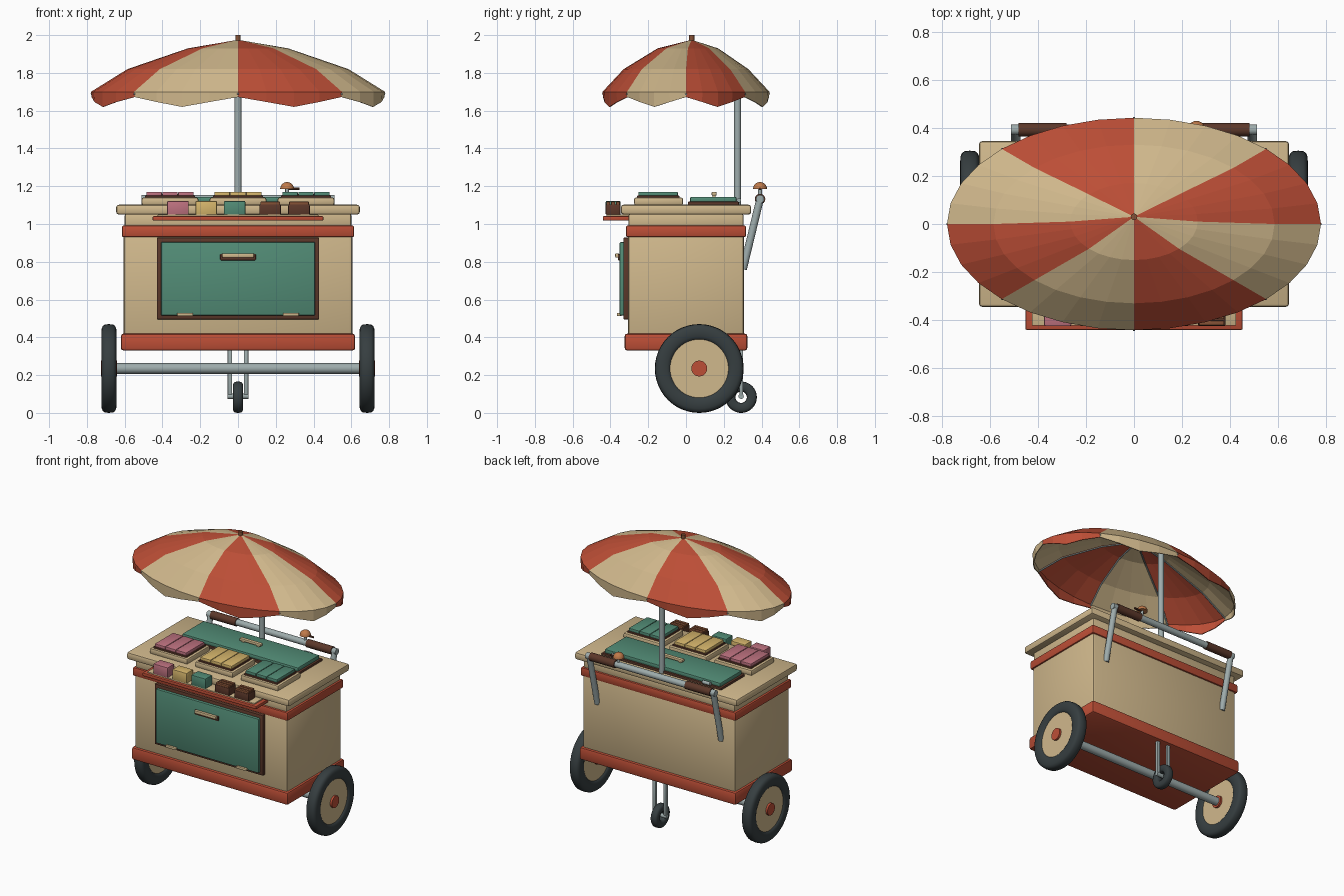
import bpy, bmesh, math
from mathutils import Vector

if "Cube" in bpy.data.objects:
    bpy.data.objects.remove(bpy.data.objects["Cube"])


def material(name, *rgb):
    linear = [(c / 255 / 12.92 if c < 11 else ((c / 255 + 0.055) / 1.055) ** 2.4) for c in rgb]
    m = bpy.data.materials.new(name)
    m.use_nodes = True
    m.diffuse_color = (*linear, 1)
    m.node_tree.nodes["Principled BSDF"].inputs["Base Color"].default_value = (*linear, 1)
    return m


cream = material("cream", 208, 184, 140)
red = material("brick red", 188, 78, 54)
green = material("sea green", 82, 140, 118)
steel = material("steel", 158, 172, 172)
rubber = material("rubber", 54, 62, 64)
brown = material("dark brown", 92, 56, 42)
pink = material("pink", 190, 114, 128)
yellow = material("custard yellow", 214, 182, 108)
copper = material("copper", 192, 122, 74)
wafer = material("wafer brown", 134, 82, 54)


def finish(bm, name, mats, smooth=True):
    bmesh.ops.recalc_face_normals(bm, faces=bm.faces)
    me = bpy.data.meshes.new(name)
    bm.to_mesh(me)
    bm.free()
    ob = bpy.data.objects.new(name, me)
    bpy.context.collection.objects.link(ob)
    for m in mats:
        me.materials.append(m)
    if smooth:
        bpy.ops.object.select_all(action="DESELECT")
        ob.select_set(True)
        bpy.context.view_layer.objects.active = ob
        bpy.ops.object.shade_smooth_by_angle(angle=math.radians(35))
    return ob


def box(name, mat, x, y, z, bevel=0.006):
    """Bevelled box from (low, high) pairs on each axis."""
    bm = bmesh.new()
    bmesh.ops.create_cube(bm, size=1)
    for v in bm.verts:
        v.co = Vector([(a + b) / 2 + c * (b - a) for (a, b), c in zip((x, y, z), v.co)])
    if bevel:
        bmesh.ops.bevel(bm, geom=bm.edges[:], offset=bevel, segments=2, profile=0.5, affect="EDGES")
    return finish(bm, name, [mat])


def rod(name, mat, start, end, radius, sides=16):
    a, b = Vector(start), Vector(end)
    bm = bmesh.new()
    bmesh.ops.create_cone(bm, cap_ends=True, segments=sides, radius1=radius,
                          radius2=radius, depth=(b - a).length)
    bm.transform((b - a).to_track_quat("Z", "Y").to_matrix().to_4x4())
    bmesh.ops.translate(bm, vec=(a + b) / 2, verts=bm.verts)
    return finish(bm, name, [mat])


def lathe_x(name, mat, profile, centre, sides=48):
    """Closed (offset, radius) profile turned about the x direction."""
    bm = bmesh.new()
    ring = [bm.verts.new((o, 0, r)) for o, r in profile]
    edges = [bm.edges.new((p, q)) for p, q in zip(ring, ring[1:] + ring[:1])]
    bmesh.ops.spin(bm, geom=ring + edges, axis=(1, 0, 0), cent=(0, 0, 0),
                   angle=math.tau, steps=sides, use_duplicate=False)
    bmesh.ops.remove_doubles(bm, verts=bm.verts, dist=1e-5)
    bmesh.ops.translate(bm, vec=centre, verts=bm.verts)
    return finish(bm, name, [mat])


def tyre(name, centre, outer, inner, half):
    mid, depth = (outer + inner) / 2, (outer - inner) / 2
    profile = []
    for i in range(16):
        a = math.tau * i / 16
        c, s = math.cos(a), math.sin(a)
        profile.append((half * math.copysign(abs(c) ** 0.6, c),
                        mid + depth * math.copysign(abs(s) ** 0.75, s)))
    return lathe_x(name, rubber, profile, centre)


# Cabinet
box("base_band", red, (-0.62, 0.62), (-0.325, 0.325), (0.33, 0.42), 0.014)
box("cabinet_body", cream, (-0.605, 0.605), (-0.308, 0.308), (0.4, 0.95), 0.018)
box("upper_band", red, (-0.615, 0.615), (-0.318, 0.318), (0.93, 0.992), 0.01)
box("cabinet_neck", cream, (-0.6, 0.6), (-0.305, 0.305), (0.98, 1.055), 0.012)
box("counter_top", cream, (-0.645, 0.645), (-0.345, 0.345), (1.05, 1.102), 0.014)

# Front door
box("door_frame", brown, (-0.43, 0.43), (-0.332, -0.3), (0.495, 0.928))
box("door_panel", green, (-0.408, 0.408), (-0.352, -0.32), (0.515, 0.905), 0.008)
box("door_handle_plate", brown, (-0.094, 0.094), (-0.36, -0.345), (0.808, 0.842), 0.004)
box("door_handle", cream, (-0.085, 0.085), (-0.375, -0.352), (0.822, 0.845), 0.006)
for side in (-1, 1):
    box("door_hinge", cream, (side * 0.28 - 0.043, side * 0.28 + 0.043),
        (-0.366, -0.34), (0.512, 0.53), 0.005)

# Serving shelf with sample blocks and wafer boxes
box("serving_shelf", red, (-0.452, 0.452), (-0.44, -0.295), (1.018, 1.042))
box("shelf_liner", cream, (-0.425, 0.425), (-0.422, -0.3), (1.03, 1.05), 0.002)
for x, mat in ((-0.318, pink), (-0.168, yellow), (-0.018, green)):
    box("sample_block", mat, (x - 0.057, x + 0.057), (-0.425, -0.347), (1.048, 1.122))
for x in (0.17, 0.323):
    box("wafer_box", brown, (x - 0.057, x + 0.057), (-0.425, -0.347), (1.048, 1.104))
    for i in range(3):
        y = -0.412 + i * 0.026
        box("wafer", wafer, (x - 0.052, x + 0.052), (y - 0.01, y + 0.01), (1.1, 1.118), 0.003)

# Three tubs, each with a lid of three slats
for x, mat in ((-0.36, pink), (0, yellow), (0.36, green)):
    box("tub_rim", cream, (x - 0.15, x + 0.15), (-0.275, -0.015), (1.1, 1.14), 0.01)
    box("tub_seal", brown, (x - 0.132, x + 0.132), (-0.26, -0.035), (1.135, 1.15), 0.003)
    for i in (-1, 0, 1):
        c = x + i * 0.084
        box("tub_slat", mat, (c - 0.041, c + 0.041), (-0.252, -0.043), (1.145, 1.17), 0.005)

# Rear lid
box("lid_seal", brown, (-0.475, 0.475), (0.01, 0.28), (1.1, 1.118), 0.004)
box("rear_lid", green, (-0.46, 0.46), (0.022, 0.268), (1.112, 1.144), 0.008)
box("lid_handle", cream, (-0.085, 0.085), (0.135, 0.162), (1.15, 1.17), 0.006)
for side in (-1, 1):
    box("lid_handle_post", cream, (side * 0.06 - 0.01, side * 0.06 + 0.01),
        (0.14, 0.157), (1.14, 1.155), 0)
    rod("lid_hinge", steel, (side * 0.36 - 0.03, 0.28, 1.125), (side * 0.36 + 0.03, 0.28, 1.125), 0.012)

# Wheels and axle
WY, WZ = 0.07, 0.235
rod("axle", steel, (-0.66, WY, WZ), (0.66, WY, WZ), 0.028, 20)
for side in (-1, 1):
    x = side * 0.683
    tyre("wheel_tyre", (x, WY, WZ), 0.235, 0.148, 0.04)
    rod("wheel_disc", cream, (x - 0.028, WY, WZ), (x + 0.028, WY, WZ), 0.156, 48)
    rod("wheel_hub", red, (x - 0.042, WY, WZ), (x + 0.042, WY, WZ), 0.042, 24)

# Rear caster
CY, CZ = 0.292, 0.083
tyre("caster_tyre", (0, CY, CZ), 0.083, 0.03, 0.027)
rod("caster_hub", steel, (-0.055, CY, CZ + 0.005), (0.055, CY, CZ + 0.005), 0.014)
for side in (-1, 1):
    box("caster_fork", steel, (side * 0.043 - 0.012, side * 0.043 + 0.012),
        (CY - 0.01, CY + 0.01), (0.085, 0.34), 0.004)

# Push bar
HY, HZ = 0.392, 1.132
rod("push_bar", steel, (-0.512, HY, HZ), (0.512, HY, HZ), 0.022)
for side in (-1, 1):
    rod("push_arm", steel, (side * 0.492, 0.302, 0.76), (side * 0.492, HY, HZ), 0.02)
    rod("push_grip", brown, (side * 0.28, HY, HZ), (side * 0.48, HY, HZ), 0.028)

# Bell
rod("bell_stem", steel, (0.26, HY, HZ), (0.26, HY, 1.19), 0.01)
rod("bell_lever", brown, (0.26, HY, 1.186), (0.325, HY, 1.186), 0.007, 8)
bm = bmesh.new()
bmesh.ops.create_uvsphere(bm, u_segments=20, v_segments=12, radius=0.037)
bmesh.ops.bisect_plane(bm, geom=bm.verts[:] + bm.edges[:] + bm.faces[:], plane_co=(0, 0, 0),
                       plane_no=(0, 0, -1), clear_outer=True)
bmesh.ops.holes_fill(bm, edges=[e for e in bm.edges if e.is_boundary])
bmesh.ops.translate(bm, vec=(0.26, HY, 1.185), verts=bm.verts)
finish(bm, "bell_dome", [copper])

# Parasol canopy: oval rings, eight panels of four facets, pointed hem
APEX = Vector((0, 0.03, 1.975))
RINGS = [(0.265, 0.16, 0.01, 1.93), (0.585, 0.33, 0, 1.82), (0.778, 0.442, 0, 1.7)]
bm = bmesh.new()
loops = []
for rx, ry, cy, z in RINGS + [(0.775, 0.44, 0, None)]:
    loop = []
    for i in range(32):
        a = math.tau * i / 32
        hem = 1.672 - 0.026 * (2 - abs(i % 4 - 2))
        loop.append(bm.verts.new((rx * math.cos(a), cy + ry * math.sin(a), z or hem)))
    loops.append(loop)
top = bm.verts.new(APEX)
for i in range(32):
    j = (i + 1) % 32
    faces = [bm.faces.new((top, loops[0][i], loops[0][j]))]
    faces += [bm.faces.new((p[i], q[i], q[j], p[j])) for p, q in zip(loops, loops[1:])]
    for f in faces:
        f.material_index = i // 4 % 2
canopy = finish(bm, "parasol_canopy", [red, cream], smooth=False)
shell = canopy.modifiers.new("thickness", "SOLIDIFY")
shell.thickness = 0.006

# Parasol ribs, pole and finial
for k in range(8):
    a = math.tau * k / 8
    path = [APEX] + [Vector((rx * math.cos(a), cy + ry * math.sin(a), z)) for rx, ry, cy, z in RINGS]
    for p, q in zip(path, path[1:]):
        drop = Vector((0, 0, -0.014))
        rod("parasol_rib", steel, p + drop, q + drop, 0.005, 6)
rod("parasol_pole", steel, (0, 0.273, 1.09), (0, 0.273, 1.79), 0.019)
rod("pole_bend", steel, (0, 0.273, 1.785), (0, 0.03, 1.95), 0.017)
rod("parasol_finial", wafer, (0, 0.03, 1.96), (0, 0.03, 2.0), 0.014, 12)
